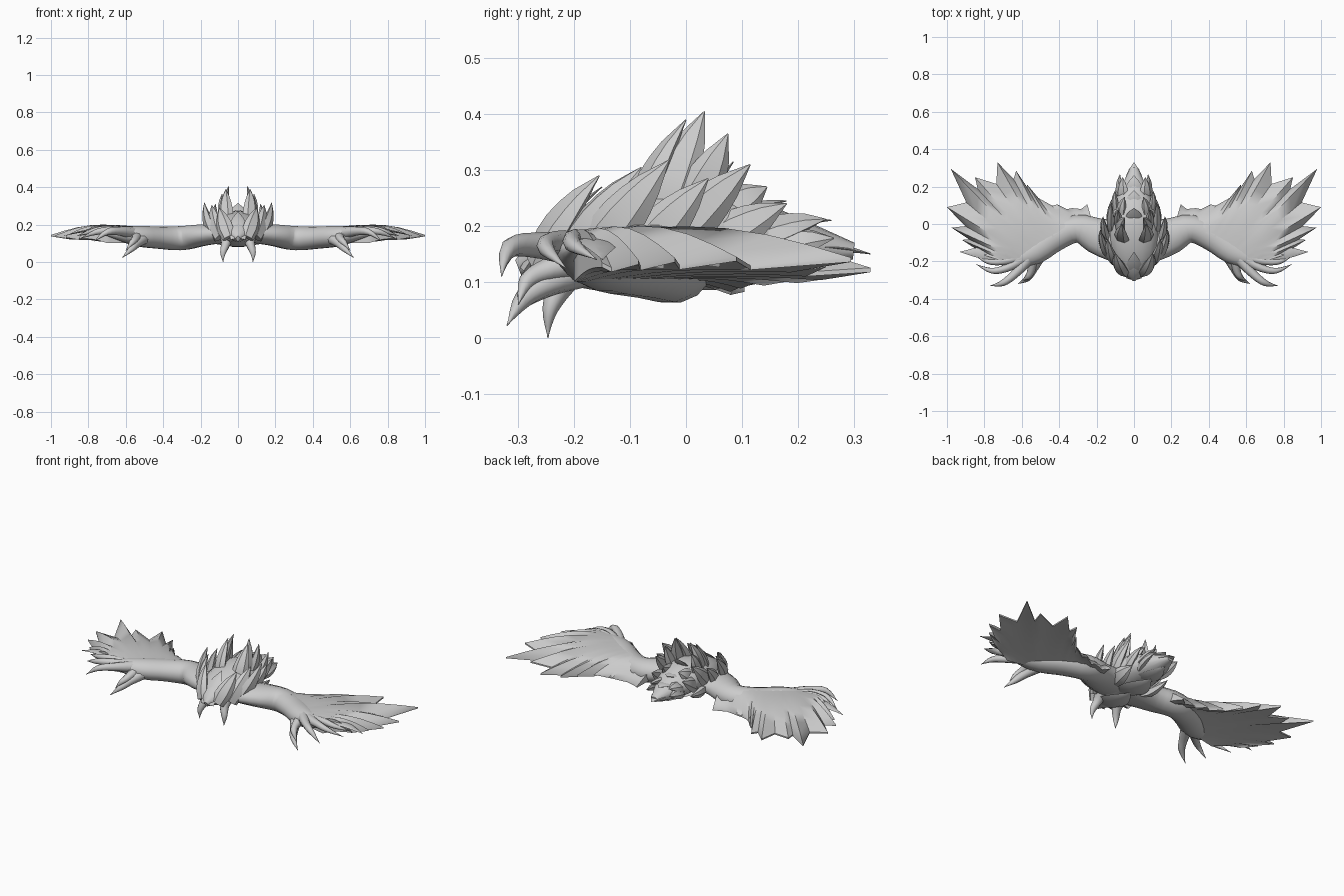
import bpy, bmesh, math
from mathutils import Vector

cube = bpy.data.objects.get("Cube")
if cube:
    bpy.data.objects.remove(cube)

grey = bpy.data.materials.new("plain grey")
grey.use_nodes = True
grey.diffuse_color = (0.6, 0.6, 0.6, 1)
grey.node_tree.nodes["Principled BSDF"].inputs["Base Color"].default_value = (0.6, 0.6, 0.6, 1)


def finish(bm, name, mirror=True, angle=40):
    bmesh.ops.recalc_face_normals(bm, faces=bm.faces)
    mesh = bpy.data.meshes.new(name)
    bm.to_mesh(mesh)
    bm.free()
    mesh.materials.append(grey)
    ob = bpy.data.objects.new(name, mesh)
    bpy.context.collection.objects.link(ob)
    bpy.ops.object.select_all(action='DESELECT')
    ob.select_set(True)
    bpy.context.view_layer.objects.active = ob
    bpy.ops.object.shade_smooth_by_angle(angle=math.radians(angle))
    if mirror:
        ob.modifiers.new("Mirror", 'MIRROR').use_mirror_merge = False


def spline(vals, t):
    """Catmull-Rom sample of a list of vectors at t in 0..1."""
    k = len(vals) - 1
    i = min(int(t * k), k - 1)
    f = t * k - i
    a, b, c, d = (vals[max(0, min(k, j))] for j in range(i - 1, i + 3))
    return 0.5 * (2 * b + (c - a) * f + (2 * a - 5 * b + 4 * c - d) * f * f
                  + (3 * b - a - 3 * c + d) * f ** 3)


def tube(bm, pts, radii, up=(0, 0, 1), sides=10, steps=12):
    """Loft ellipses of (half width, half thickness) along a smooth path."""
    pts = [Vector(p) for p in pts]
    radii = [Vector(r) for r in radii]
    up = Vector(up)
    rings = []
    for i in range(steps + 1):
        t = i / steps
        p = spline(pts, t)
        tan = spline(pts, min(1, t + 0.02)) - spline(pts, max(0, t - 0.02))
        side = tan.cross(up).normalized()
        nrm = side.cross(tan).normalized()
        w, h = (max(v, 0.001) for v in spline(radii, t))
        rings.append([bm.verts.new(p + side * w * math.cos(a) + nrm * h * math.sin(a))
                      for a in (2 * math.pi * j / sides for j in range(sides))])
    for r, q in zip(rings, rings[1:]):
        for j in range(sides):
            k = (j + 1) % sides
            bm.faces.new((r[j], r[k], q[k], q[j]))
    bm.faces.new(rings[0])
    bm.faces.new(rings[-1])


def feather(bm, base, tip, width, out, bulge=0.012, thick=0.55):
    """Pointed leaf with a central ridge, bowed along the out direction."""
    b, t, o = Vector(base), Vector(tip), Vector(out).normalized()
    mids = [b.lerp(t, f) + o * bulge * k for f, k in ((0.33, 0.9), (0.7, 0.8))]
    tube(bm, [b, *mids, t],
         [(width * k, width * k * thick) for k in (0.8, 1, 0.65, 0)], o, 6, 7)


# Torso core
bm = bmesh.new()
tube(bm, [(0, -0.3, 0.125), (0, -0.22, 0.155), (0, -0.1, 0.18), (0, 0.03, 0.19),
          (0, 0.16, 0.17), (0, 0.3, 0.155)],
     [(0.01, 0.015), (0.09, 0.055), (0.13, 0.08), (0.125, 0.085), (0.085, 0.06), (0.02, 0.015)],
     sides=16, steps=14)
finish(bm, "torso", mirror=False)

# Paired ruff plates: base, tip, half width, outward direction
ruff = [
    ((0.05, -0.265, 0.13), (0.1, -0.155, 0.29), 0.045, (0.5, -1, 0.4)),
    ((0.1, -0.21, 0.13), (0.14, -0.08, 0.305), 0.045, (1, -0.8, 0.3)),
    ((0.13, -0.17, 0.14), (0.18, -0.03, 0.318), 0.045, (1, -0.3, 0)),
    ((0.13, -0.09, 0.14), (0.165, 0.04, 0.285), 0.042, (1, -0.1, 0.1)),
    ((0.06, -0.09, 0.2), (0.065, 0, 0.39), 0.042, (0.4, -1, 0.2)),
    ((0.07, -0.05, 0.2), (0.05, 0.033, 0.405), 0.045, (1, -0.2, 0.2)),
    ((0.07, -0.01, 0.19), (0.085, 0.075, 0.365), 0.042, (1, 0.2, 0.3)),
    ((0.11, -0.05, 0.15), (0.12, 0.115, 0.31), 0.045, (1, 0.1, 0.2)),
    ((0.06, 0.02, 0.19), (0.05, 0.145, 0.27), 0.045, (0.7, 0.5, 0.5)),
    ((0.08, 0.02, 0.15), (0.1, 0.18, 0.24), 0.042, (1, 0.3, 0.4)),
    ((0.05, 0.1, 0.165), (0.06, 0.25, 0.212), 0.04, (0.6, 0.2, 1)),
    ((0.06, 0.12, 0.15), (0.075, 0.265, 0.178), 0.035, (1, 0.1, 0.6)),
    ((0.1, -0.04, 0.13), (0.12, 0.13, 0.14), 0.045, (0.8, 0, -0.6)),
]
bm = bmesh.new()
for base, tip, width, out in ruff:
    feather(bm, base, tip, width, out)
finish(bm, "ruff_plates")

# Centre plates of the breast, back, tail and belly
centre = [
    ((0, -0.29, 0.12), (0, -0.15, 0.27), 0.05, (0, -1, 0.8)),
    ((0, -0.02, 0.21), (0, 0.085, 0.315), 0.05, (0, 1, 0.5)),
    ((0, 0.05, 0.2), (0, 0.18, 0.245), 0.055, (0, 0.5, 1)),
    ((0, 0.13, 0.18), (0, 0.26, 0.21), 0.05, (0, 0, 1)),
    ((0, 0.17, 0.155), (0, 0.33, 0.15), 0.05, (0, 0, 1)),
    ((0, -0.25, 0.125), (0, -0.03, 0.09), 0.08, (0, 0, -1)),
    ((0, -0.08, 0.12), (0, 0.14, 0.1), 0.08, (0, 0, -1)),
    ((0, 0.06, 0.13), (0, 0.25, 0.125), 0.06, (0, 0, -1)),
]
bm = bmesh.new()
for base, tip, width, out in centre:
    feather(bm, base, tip, width, out, 0.01, 0.25)
finish(bm, "centre_plates", mirror=False)

# Fangs below the breast
bm = bmesh.new()
tube(bm, [(0.06, -0.19, 0.14), (0.065, -0.22, 0.1), (0.08, -0.243, 0.05), (0.08, -0.247, 0)],
     [(0.04, 0.04), (0.026, 0.026), (0.014, 0.016), (0, 0)], up=(1, 0, 0))
finish(bm, "fangs")

# Arms
bm = bmesh.new()
tube(bm, [(0.05, -0.1, 0.155), (0.18, -0.07, 0.145), (0.3, -0.025, 0.128), (0.42, -0.07, 0.13),
          (0.54, -0.15, 0.14), (0.66, -0.2, 0.155), (0.74, -0.2, 0.16)],
     [(0.12, 0.05), (0.1, 0.058), (0.075, 0.066), (0.075, 0.06), (0.07, 0.055), (0.035, 0.03),
      (0.005, 0.005)], sides=14, steps=20)
finish(bm, "arms", angle=60)

# Wing blades: rim tips with notches between, joined back to the arm as a thin slab
tips = [(0.25, 0.105), (0.33, 0.085), (0.41, 0.105), (0.495, 0.13), (0.57, 0.21), (0.63, 0.285),
        (0.73, 0.33), (0.85, 0.25), (0.98, 0.295), (1.0, 0.09), (0.975, -0.02), (0.92, -0.085),
        (0.85, -0.15)]
arm_line = [Vector(v) for v in ((0.2, -0.06), (0.36, -0.04), (0.48, -0.11), (0.58, -0.17), (0.7, -0.2))]
tips = [Vector(t) for t in tips]
rim = []
for i, tip in enumerate(tips):
    root = spline(arm_line, i / (len(tips) - 1))
    rim.append((root, tip))
    if i < len(tips) - 1:
        root = spline(arm_line, (i + 0.5) / (len(tips) - 1))
        mid = (tip + tips[i + 1]) / 2
        rim.append((root, root.lerp(mid, 0.95 - 0.17 * mid.x)))
bm = bmesh.new()
rows, skins = 7, []
for sign in (1, -1):
    skin = []
    for i, (root, edge) in enumerate(rim):
        col = []
        for k in range(rows):
            s = k / (rows - 1)
            p = root.lerp(edge, s)
            mid = 0.145 * (1 - s) + (0.064 + 0.073 * edge.x) * s
            dome = (0.01 + 0.02 * edge.x if sign > 0 else 0.008) * math.sin(math.pi * s)
            ridge = 0.004 * s * (-1) ** i
            half = 0.04 * (1 - s) + 0.004
            col.append(bm.verts.new((p.x, p.y, mid + sign * half + dome + ridge)))
        skin.append(col)
    for a, b in zip(skin, skin[1:]):
        for k in range(rows - 1):
            bm.faces.new((a[k], b[k], b[k + 1], a[k + 1]))
    skins.append(skin)
top, low = skins
for a in range(len(rim) - 1):
    for k in (0, -1):
        bm.faces.new((top[a][k], top[a + 1][k], low[a + 1][k], low[a][k]))
for end in (0, -1):
    for k in range(rows - 1):
        bm.faces.new((top[end][k], top[end][k + 1], low[end][k + 1], low[end][k]))
finish(bm, "wing_blades", angle=50)

# Covert feathers fanned over the hand
bm = bmesh.new()
for i in range(6):
    ang = math.radians(2 + 17 * i)
    base = Vector((0.62 - 0.018 * i, -0.16 + 0.01 * i, 0.168))
    reach = Vector((math.cos(ang), math.sin(ang), -0.09)) * (0.31 - 0.015 * i)
    feather(bm, base, base + reach, 0.042, (0, 0, 1), 0.018, 0.2)
finish(bm, "covert_feathers")

# Hooked finger claws: path and root radius
claws = [
    ([(0.5, -0.16, 0.13), (0.54, -0.24, 0.1), (0.57, -0.29, 0.07), (0.62, -0.32, 0.022)], 0.035),
    ([(0.54, -0.18, 0.14), (0.55, -0.25, 0.12), (0.57, -0.285, 0.1), (0.6, -0.3, 0.06)], 0.03),
    ([(0.56, -0.18, 0.155), (0.63, -0.26, 0.165), (0.7, -0.315, 0.16), (0.77, -0.33, 0.11)], 0.034),
    ([(0.6, -0.19, 0.16), (0.68, -0.235, 0.17), (0.76, -0.25, 0.16), (0.845, -0.215, 0.125)], 0.03),
    ([(0.62, -0.18, 0.16), (0.7, -0.2, 0.175), (0.78, -0.2, 0.165), (0.86, -0.16, 0.14)], 0.028),
]
bm = bmesh.new()
for path, r in claws:
    tube(bm, path, [(r, r), (r * 0.7, r * 0.7), (r * 0.5, r * 0.5), (0, 0)], sides=8)
finish(bm, "finger_claws", angle=60)
